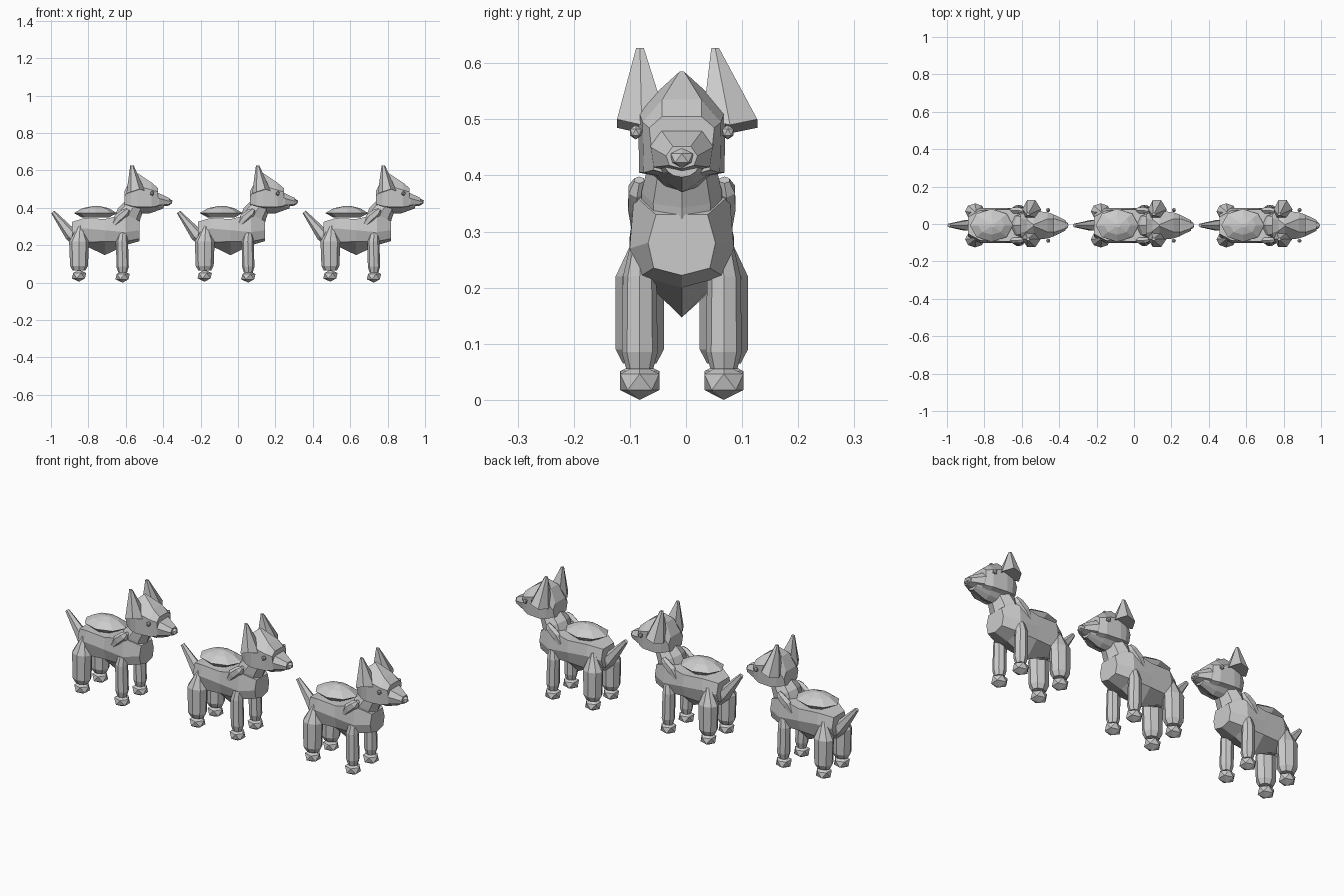
import bpy
from math import sin, cos, pi
from mathutils import Vector

if "Cube" in bpy.data.objects:
    bpy.data.objects.remove(bpy.data.objects["Cube"])

YC = -0.0075          # body centre line
SPACING = 0.672
parts = []


def add_mesh(name, verts, faces):
    me = bpy.data.meshes.new(name)
    me.from_pydata([tuple(v) for v in verts], [], faces)
    me.update()
    ob = bpy.data.objects.new(name, me)
    bpy.context.collection.objects.link(ob)
    parts.append(ob)
    return ob


def loft(name, rings):
    """Skin a list of equal-length point rings and cap both ends."""
    n = len(rings[0])
    verts = [p for r in rings for p in r]
    faces = [tuple(range(n))[::-1], tuple(range(len(verts) - n, len(verts)))]
    for i in range(len(rings) - 1):
        for j in range(n):
            a, b = i * n + j, i * n + (j + 1) % n
            faces.append((a, b, b + n, a + n))
    return add_mesh(name, verts, faces)


def stalk(name, stations, n=6, tilt=None):
    """Faceted limb: stations are (x, y, z, radius_x, radius_y)."""
    axis = Vector(tilt) if tilt else Vector((1, 0, 0))
    rings = []
    for x, y, z, rx, ry in stations:
        c = Vector((x, y + YC, z))
        rings.append([c + axis * rx * cos(2 * pi * k / n) + Vector((0, ry * sin(2 * pi * k / n), 0))
                      for k in range(n)])
    return loft(name, rings)


def barrel(name, sections):
    """Body shell along x: each section is x, half outline (y, z) from top to bottom, keel z."""
    rings = []
    for x, half, keel in sections:
        ring = [(x, YC + y, z) for y, z in half] + [(x, YC, keel)]
        ring += [(x, YC - y, z) for y, z in reversed(half)]
        rings.append(ring)
    return loft(name, rings)


def gem(name, c, r, sub=1):
    bpy.ops.mesh.primitive_ico_sphere_add(subdivisions=sub, radius=1,
                                          location=(c[0], c[1] + YC, c[2]))
    ob = bpy.context.object
    ob.name = name
    ob.scale = r
    parts.append(ob)
    return ob


# torso with keeled belly
barrel("torso", [
    (-0.215, [(.045, .325), (.06, .27), (.04, .225)], .215),
    (-0.15, [(.08, .345), (.093, .29), (.075, .215)], .20),
    (-0.04, [(.085, .34), (.093, .28), (.075, .22)], .147),
    (0.07, [(.085, .365), (.093, .27), (.075, .22)], .20),
    (0.145, [(.046, .33), (.06, .28), (.05, .235)], .222)])

# fur patch on the back
stalk("back_patch", [(-.09, 0, .347, .07, .06), (-.09, 0, .372, .115, .088),
                     (-.09, 0, .398, .07, .05), (-.085, 0, .411, .012, .01)], 8)

# neck and ruff
stalk("neck", [(.065, 0, .29, .075, .07), (.09, 0, .37, .07, .072),
               (.135, 0, .44, .05, .055)], 8, (.86, 0, -.4))

# tail
stalk("tail", [(-.185, 0, .205, .02, .02), (-.22, 0, .255, .035, .033),
               (-.318, 0, .378, .011, .01)], 6, (.78, 0, .62))

# head: pointed crown and cheeks
barrel("head", [
    (0.065, [(.04, .49), (.06, .46), (.05, .42)], .41),
    (0.10, [(.03, .555), (.078, .515), (.07, .41)], .395),
    (0.135, [(.004, .585), (.078, .518), (.076, .405)], .39),
    (0.21, [(.035, .535), (.07, .495), (.068, .405)], .39),
    (0.245, [(.035, .505), (.058, .485), (.05, .41)], .395)])

# muzzle and lower jaw
barrel("muzzle", [
    (0.20, [(.045, .492), (.062, .475), (.055, .415)], .40),
    (0.25, [(.035, .478), (.055, .45), (.05, .415)], .405),
    (0.305, [(.016, .452), (.028, .435), (.022, .418)], .412)])
barrel("jaw", [
    (0.14, [(.055, .42), (.05, .40), (.03, .38)], .37),
    (0.20, [(.055, .415), (.045, .40), (.025, .385)], .37),
    (0.275, [(.03, .415), (.025, .407), (.015, .40)], .397)])
gem("nose", (.303, 0, .431), (.021, .023, .018))

for s, side in ((-1, "left"), (1, "right")):
    # legs and paws
    stalk("hind_leg_" + side, [(-.178, s * .075, .065, .035, .03), (-.178, s * .075, .09, .048, .043),
                               (-.178, s * .075, .22, .053, .043), (-.172, s * .068, .305, .01, .01)], 8)
    stalk("front_leg_" + side, [(.055, s * .075, .055, .024, .024), (.055, s * .075, .085, .033, .032),
                                (.052, s * .075, .22, .032, .03), (.06, s * .07, .30, .016, .016)], 8)
    gem("hind_paw_" + side, (-.178, s * .075, .037), (.043, .041, .032))
    gem("front_paw_" + side, (.055, s * .075, .032), (.043, .041, .032))
    # shoulder plate
    stalk("shoulder_" + side, [(.0, s * .078, .30, .012, .012), (.035, s * .08, .345, .028, .018),
                               (.07, s * .08, .375, .024, .017), (.085, s * .076, .392, .01, .01)],
          6, (.75, 0, -.6))
    # eye with brow
    gem("eye_" + side, (.213, s * .082, .477), (.012, .012, .013))

# ears: the far one flares wider
for name, tip_y, inner, outer in (("ear_left", -.082, -.035, -.123), ("ear_right", .052, .03, .127)):
    mid = (inner + outer) / 2
    base = [(.075, mid, .475), (.10, outer, .485), (.145, outer, .50),
            (.175, mid, .49), (.16, inner, .50), (.09, inner, .50)]
    top = [(.105 + .009 * cos(pi + a * pi / 3), tip_y + .008 * sin(pi + a * pi / 3) *
            (1 if outer > 0 else -1) * -1, .627) for a in range(6)]
    loft(name, [base, top])

# make normals consistent
bpy.ops.object.select_all(action='DESELECT')
for ob in parts:
    ob.select_set(True)
bpy.context.view_layer.objects.active = parts[0]
bpy.ops.object.mode_set(mode='EDIT')
bpy.ops.mesh.select_all(action='SELECT')
bpy.ops.mesh.normals_make_consistent(inside=False)
bpy.ops.object.mode_set(mode='OBJECT')

# two more dogs in the row
for dx in (-SPACING, SPACING):
    for ob in parts:
        c = ob.copy()
        c.location.x += dx
        bpy.context.collection.objects.link(c)
